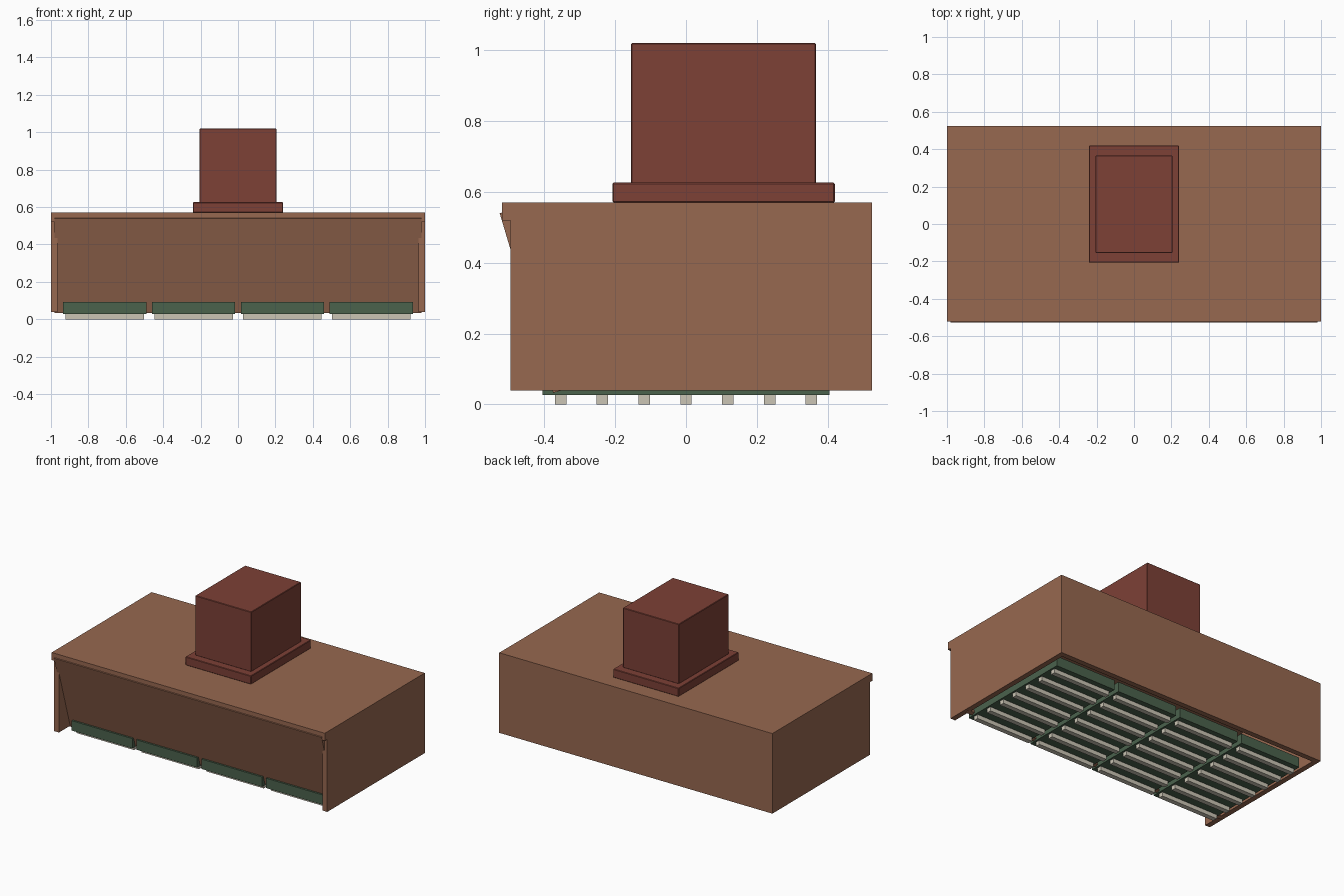
import bpy
import bmesh
from mathutils import Vector

old = bpy.data.objects.get("Cube")
if old:
    bpy.data.objects.remove(old, do_unlink=True)


def material(name, rgb):
    mat = bpy.data.materials.new(name)
    mat.use_nodes = True
    color = (*rgb, 1)
    mat.diffuse_color = color
    mat.node_tree.nodes["Principled BSDF"].inputs["Base Color"].default_value = color
    return mat


BROWN = material("brown sheet metal", (0.31, 0.138, 0.08))
RED = material("dark red duct metal", (0.205, 0.052, 0.037))
GREEN = material("green filter frame", (0.07, 0.122, 0.073))
CREAM = material("pale baffle", (0.6, 0.56, 0.46))


def finish(bm, name, mat):
    bmesh.ops.recalc_face_normals(bm, faces=bm.faces)
    mesh = bpy.data.meshes.new(name)
    bm.to_mesh(mesh)
    bm.free()
    mesh.materials.append(mat)
    obj = bpy.data.objects.new(name, mesh)
    bpy.context.collection.objects.link(obj)
    return obj


def box(name, xs, ys, zs, mat, bevel=0):
    bm = bmesh.new()
    bmesh.ops.create_cube(bm, size=1)
    for v in bm.verts:
        v.co = Vector([(r[0] + r[1]) / 2 + c * (r[1] - r[0])
                       for c, r in zip(v.co, (xs, ys, zs))])
    obj = finish(bm, name, mat)
    if bevel:
        mod = obj.modifiers.new("edge bevel", 'BEVEL')
        mod.width = bevel
        mod.segments = 1
    return obj


def extrude_x(name, profile, half_width, mat):
    # Sweeps a y-z outline across the width
    bm = bmesh.new()
    face = bm.faces.new([bm.verts.new((-half_width, y, z)) for y, z in profile])
    swept = bmesh.ops.extrude_face_region(bm, geom=[face])["geom"]
    bmesh.ops.translate(bm, vec=(2 * half_width, 0, 0),
                        verts=[g for g in swept if isinstance(g, bmesh.types.BMVert)])
    return finish(bm, name, mat)


# Canopy shell, open underneath
BACK = 0.525
WALL = 0.035
box("top_panel", (-1, 1), (-0.52, BACK), (0.52, 0.57), BROWN)
box("back_panel", (-1 + WALL, 1 - WALL), (BACK - WALL, BACK), (0.04, 0.52), BROWN)
for side, s in (("left", 1), ("right", -1)):
    box(side + "_panel", sorted((s, s * (1 - WALL))), (-0.495, BACK), (0.04, 0.52), BROWN)

# Front panel leaning inwards towards the bottom
extrude_x("sloped_front_panel",
          [(-0.526, 0.54), (-0.375, 0.033), (-0.35, 0.04), (-0.501, 0.547)], 0.98, BROWN)

# Duct and its collar
box("duct_collar", (-0.24, 0.24), (-0.207, 0.42), (0.57, 0.626), RED, 0.003)
box("duct", (-0.205, 0.205), (-0.155, 0.367), (0.624, 1.02), RED, 0.003)

# Row of grease filters with baffle bars underneath
for i in range(4):
    cx = (i - 1.5) * 0.475
    box(f"filter_frame_{i + 1}", (cx - 0.2225, cx + 0.2225), (-0.405, 0.405),
        (0.027, 0.092), GREEN)
    for j in range(7):
        cy = (j - 3) * 0.118
        box(f"filter_{i + 1}_baffle_{j + 1}", (cx - 0.21, cx + 0.21),
            (cy - 0.016, cy + 0.016), (0, 0.03), CREAM)
